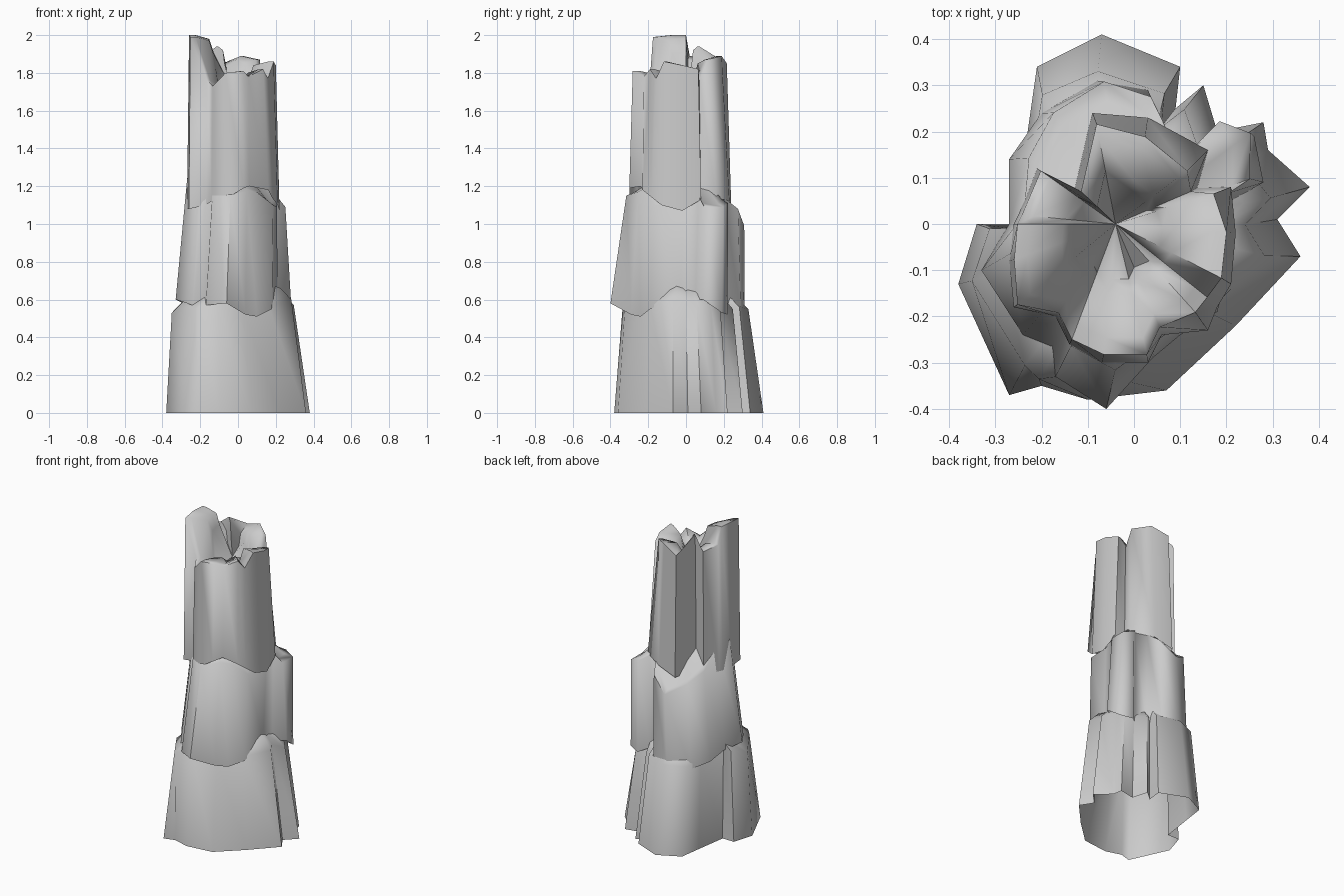
import bpy, bmesh, math

if "Cube" in bpy.data.objects:
    bpy.data.objects.remove(bpy.data.objects["Cube"], do_unlink=True)

stone = bpy.data.materials.new("grey stone")
stone.use_nodes = True
stone.diffuse_color = (0.6, 0.6, 0.6, 1)
stone.node_tree.nodes["Principled BSDF"].inputs["Base Color"].default_value = stone.diffuse_color


def rock_tier(name, outline, shift, rims, peak):
    """Open-bottomed rock shell. Outline points are x, y, low edge, high edge
    and top taper in hundredths; rims are (inward scale, rise) rings that
    lead to the peak."""
    bm = bmesh.new()
    points = [[value / 100 for value in point] for point in outline]
    rings = [[bm.verts.new((x, y, low)) for x, y, low, high, taper in points]]
    for scale, rise in [(1, 0)] + rims:
        ring = []
        for x, y, low, high, taper in points:
            px = (x * taper + shift[0] - peak[0]) * scale + peak[0]
            py = (y * taper + shift[1] - peak[1]) * scale + peak[1]
            ring.append(bm.verts.new((px, py, high + rise)))
        rings.append(ring)
    count = len(points)
    for lower, upper in zip(rings, rings[1:]):
        for i in range(count):
            j = (i + 1) % count
            bm.faces.new((lower[i], lower[j], upper[j], upper[i]))
    tip = bm.verts.new(peak)
    for i in range(count):
        bm.faces.new((rings[-1][i], rings[-1][(i + 1) % count], tip))

    mesh = bpy.data.meshes.new(name)
    bm.to_mesh(mesh)
    bm.free()
    mesh.materials.append(stone)
    rock = bpy.data.objects.new(name, mesh)
    bpy.context.collection.objects.link(rock)
    bpy.ops.object.select_all(action="DESELECT")
    rock.select_set(True)
    bpy.context.view_layer.objects.active = rock
    bpy.ops.object.shade_smooth_by_angle(angle=math.radians(72))


# Wide flared foot with buttresses
foot = [
    (38, 8, 0, 57, 83), (31, 1, 0, 60, 84), (36, -7, 0, 60, 84), (22, -22, 0, 57, 82),
    (7, -36, 0, 54, 68), (-10, -38, 0, 59, 82), (-20, -35, 0, 56, 93), (-27, -37, 0, 55, 80),
    (-38, -13, 0, 53, 87), (-34, 0, 0, 57, 86), (-26, 0, 0, 60, 92), (-23, 20, 0, 56, 86),
    (-21, 34, 0, 55, 85), (-7, 41, 0, 55, 83), (10, 34, 0, 56, 86), (9, 25, 0, 58, 88),
    (15, 30, 0, 55, 86), (18, 20, 0, 58, 88), (28, 22, 0, 56, 87), (29, 16, 0, 58, 88),
]
rock_tier("rock_foot", foot, (-0.02, -0.01), [(0.8, 0.06)], (0, 0, 0.75))

# Overhanging middle collar with a side column
collar = [
    (28, 9, 60, 109, 86), (21, 5, 60, 115, 92), (20, -3, 62, 109, 98), (18, -19, 55, 110, 98),
    (10, -24, 51, 116, 97), (4, -29, 52, 117, 94), (-6, -40, 58, 115, 84), (-17, -33, 57, 115, 86),
    (-18, -27, 56, 115, 84), (-24, -24, 57, 122, 84), (-33, -10, 60, 126, 84), (-27, 0, 57, 124, 92),
    (-27, 14, 55, 112, 88), (-20, 24, 52, 106, 92), (-8, 31, 53, 99, 93), (3, 29, 54, 108, 88),
    (7, 20, 54, 114, 90), (14, 17, 54, 114, 90), (19, 22, 52, 111, 92), (26, 19, 53, 109, 93),
]
rock_tier("rock_collar", collar, (0.01, 0.02), [(0.86, 0.02)], (-0.02, 0, 1.35))

# Tall split shaft with a jagged crown
shaft = [
    (21, 8, 113, 182, 82), (22, -2, 107, 184, 91), (21, -13, 110, 186, 90), (18, -18, 114, 177, 88),
    (16, -23, 118, 182, 83), (6, -24, 120, 178, 93), (3, -30, 119, 181, 94), (-7, -30, 113, 180, 94),
    (-14, -26, 112, 173, 96), (-17, -20, 110, 176, 96), (-26, -18, 108, 199, 97), (-27, -8, 108, 200, 96),
    (-26, 0, 108, 200, 97), (-25, 2, 108, 189, 97), (-21, 12, 108, 187, 96), (-13, 8, 108, 194, 88),
    (-9, 24, 108, 185, 90), (3, 23, 112, 189, 82), (16, 16, 114, 187, 72), (14, 8, 106, 176, 88),
]
rock_tier("rock_shaft", shaft, (0, 0), [(0.87, 0), (0.53, -0.02), (0.42, -0.09)], (-0.04, 0, 1.73))
